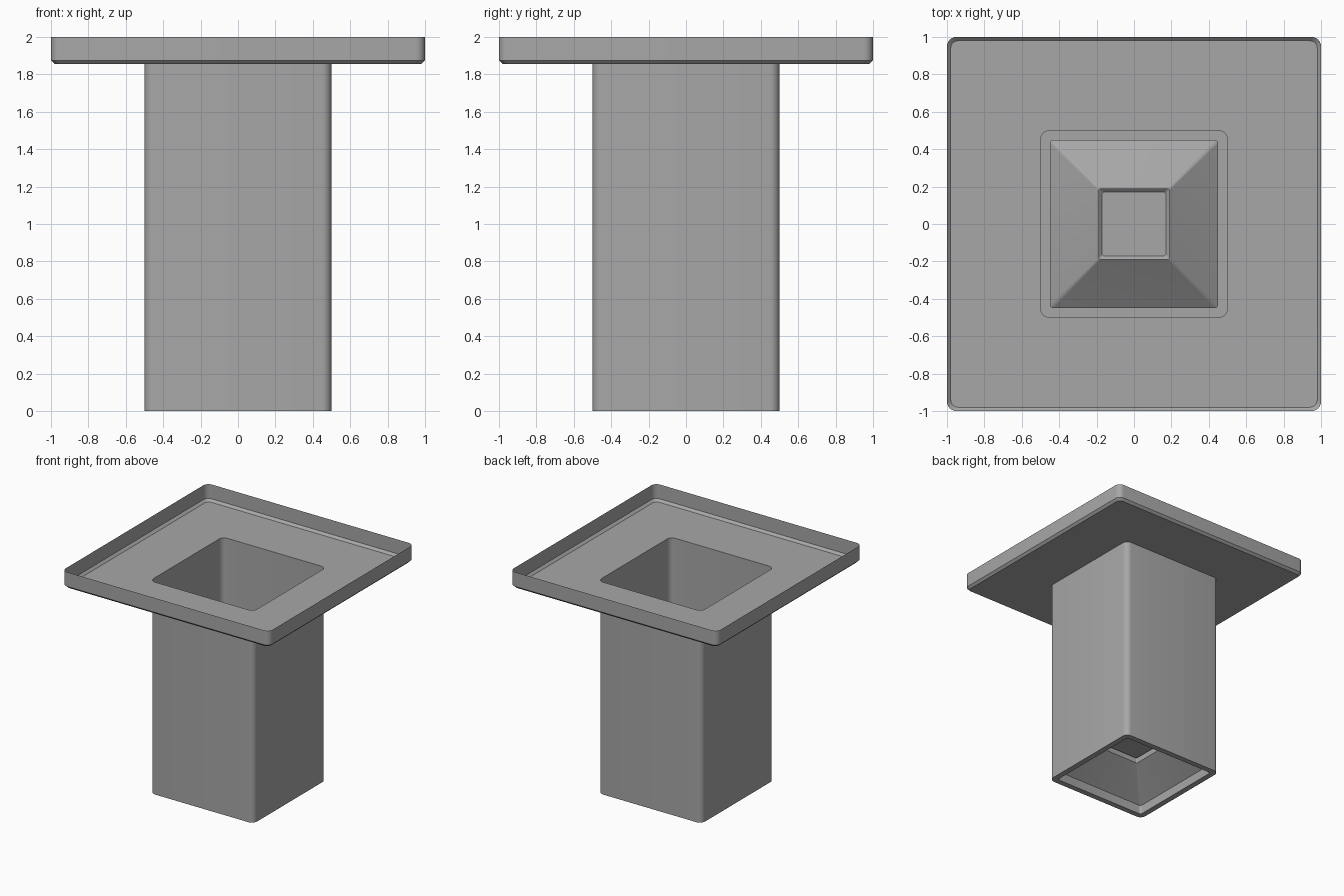
import bpy
import bmesh
import math

cube = bpy.data.objects.get("Cube")
if cube:
    bpy.data.objects.remove(cube, do_unlink=True)

CORNER_STEPS = 6

grey = bpy.data.materials.new("plain grey")
grey.use_nodes = True
colour = (0.39, 0.39, 0.39, 1)
grey.diffuse_color = colour
grey.node_tree.nodes["Principled BSDF"].inputs["Base Color"].default_value = colour


def rounded_square(bm, half, z, radius):
    """Ring of vertices, counter-clockwise seen from above."""
    ring = []
    for corner in range(4):
        middle = math.radians(45 + 90 * corner)
        cx = math.copysign(half - radius, math.cos(middle))
        cy = math.copysign(half - radius, math.sin(middle))
        for step in range(CORNER_STEPS + 1):
            angle = math.pi / 2 * (corner + step / CORNER_STEPS)
            ring.append(bm.verts.new((cx + radius * math.cos(angle),
                                      cy + radius * math.sin(angle), z)))
    return ring


def loft(name, sections, capped=False):
    """Sheet surface through rounded squares given as (half width, height, radius)."""
    bm = bmesh.new()
    rings = [rounded_square(bm, *section) for section in sections]
    for a, b in zip(rings, rings[1:]):
        for i in range(len(a)):
            j = (i + 1) % len(a)
            bm.faces.new((a[i], b[i], b[j], a[j]))
    if capped:
        bm.faces.new(list(reversed(rings[-1])))
    mesh = bpy.data.meshes.new(name)
    bm.to_mesh(mesh)
    bm.free()
    mesh.materials.append(grey)
    obj = bpy.data.objects.new(name, mesh)
    bpy.context.collection.objects.link(obj)
    bpy.ops.object.select_all(action="DESELECT")
    obj.select_set(True)
    bpy.context.view_layer.objects.active = obj
    bpy.ops.object.shade_smooth_by_angle(angle=math.radians(30))
    return obj


FLOOR = 1.855

# Shallow open tray with a chamfered lower edge and a square hole
loft("top_tray", [(1, 2, 0.05), (1, FLOOR + 0.02, 0.05),
                  (0.98, FLOOR, 0.04), (0.5, FLOOR, 0.05)])

# Hollow square shaft
loft("shaft", [(0.5, FLOOR, 0.05), (0.5, 0, 0.05)])

# Bottom rim, inner lip and tapered plug with a small recessed cap
loft("bottom_plug", [(0.5, 0, 0.05), (0.45, 0, 0.02), (0.45, 0.08, 0.02),
                     (0.19, 0.28, 0.01), (0.19, 0.33, 0.01),
                     (0.17, 0.31, 0.01)], capped=True)
